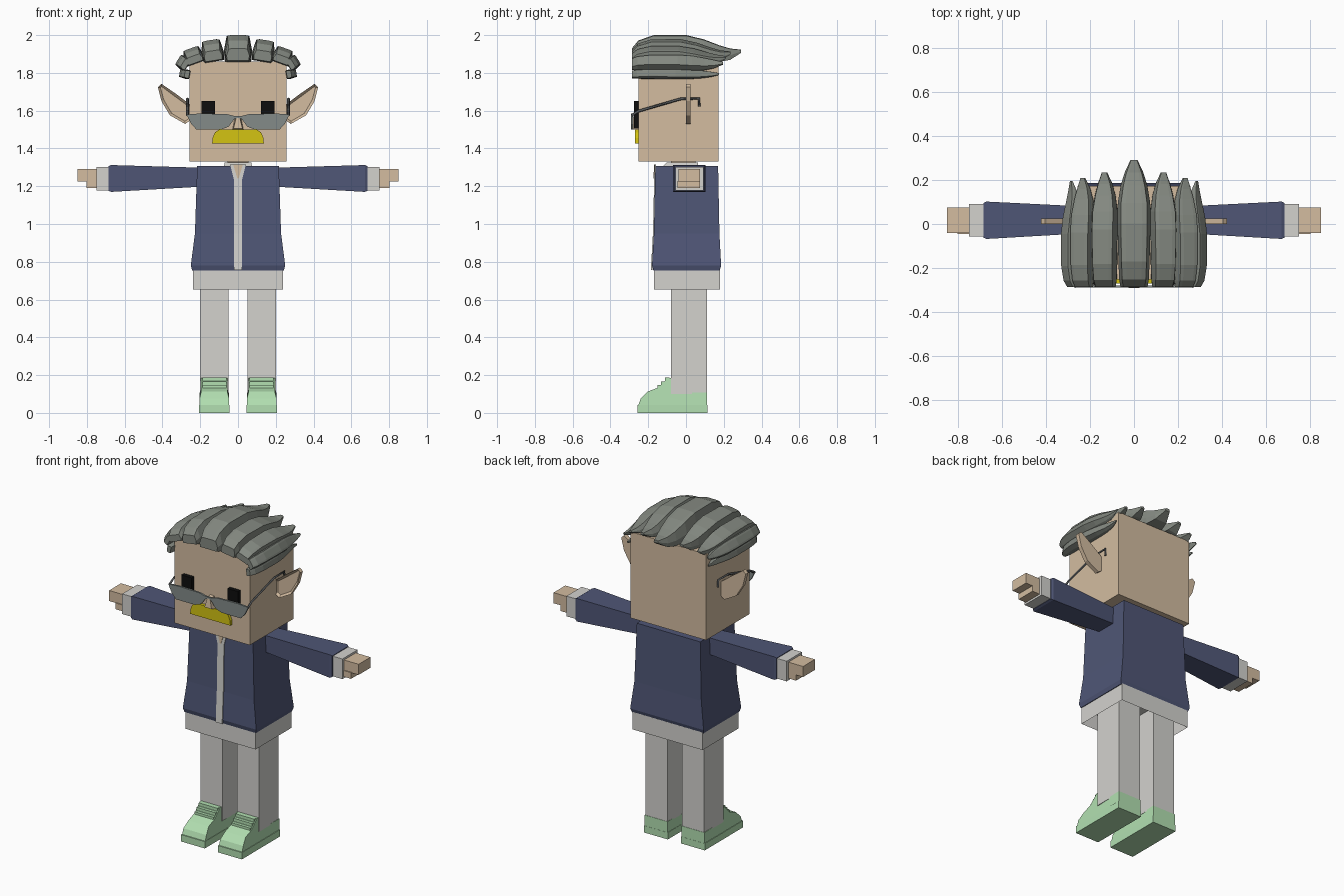
import bpy, bmesh, math
from mathutils import Vector, Matrix

cube = bpy.data.objects.get("Cube")
if cube:
    bpy.data.objects.remove(cube, do_unlink=True)


def material(name, r, g, b):
    lin = [((c / 255 + 0.055) / 1.055) ** 2.4 if c > 10 else c / 3295 for c in (r, g, b)]
    m = bpy.data.materials.new(name)
    m.use_nodes = True
    m.diffuse_color = (*lin, 1)
    m.node_tree.nodes["Principled BSDF"].inputs["Base Color"].default_value = (*lin, 1)
    return m


skin = material("skin", 211, 188, 160)
white = material("off_white", 211, 210, 206)
navy = material("navy", 79, 86, 118)
green = material("mint_green", 178, 223, 177)
yellow = material("yellow", 212, 195, 18)
grey = material("hair_grey", 132, 137, 129)
lens = material("lens_grey", 131, 139, 137)
black = material("black", 14, 14, 14)
wire = material("wire_grey", 85, 88, 90)


def finish(name, bm, mat, mirror=False):
    bmesh.ops.recalc_face_normals(bm, faces=bm.faces)
    me = bpy.data.meshes.new(name)
    bm.to_mesh(me)
    bm.free()
    me.materials.append(mat)
    ob = bpy.data.objects.new(name, me)
    bpy.context.collection.objects.link(ob)
    if mirror:
        ob.modifiers.new("Mirror", 'MIRROR')
    return ob


def loft(rings):
    """Skin a list of equal-length point rings, capped at both ends."""
    bm = bmesh.new()
    loops = [[bm.verts.new(p) for p in ring] for ring in rings]
    n = len(loops[0])
    for a, b in zip(loops, loops[1:]):
        for i in range(n):
            bm.faces.new((a[i], a[(i + 1) % n], b[(i + 1) % n], b[i]))
    bm.faces.new(loops[0])
    bm.faces.new(loops[-1])
    return bm


def rect_z(x, y0, y1, z):
    return [(-x, y0, z), (x, y0, z), (x, y1, z), (-x, y1, z)]


def rect_x(x, y0, y1, z0, z1):
    return [(x, y0, z0), (x, y1, z0), (x, y1, z1), (x, y0, z1)]


def box(name, x, y, z, mat, mirror=False):
    bm = loft([rect_x(x[0], *y, *z), rect_x(x[1], *y, *z)])
    return finish(name, bm, mat, mirror)


def front_plate(pts, y0, y1):
    return loft([[(x, y, z) for x, z in pts] for y in (y0, y1)])


def symmetric(half):
    return half + [(-x, z) for x, z in reversed(half) if x > 0]


# Head, neck and face
box("head", (-0.257, 0.257), (-0.252, 0.172), (1.33, 1.86), skin)
box("neck", (-0.055, 0.055), (-0.08, 0.05), (1.29, 1.34), skin)
box("eyes", (0.122, 0.192), (-0.276, -0.25), (1.505, 1.652), black, True)
finish("moustache", front_plate(symmetric(
    [(0.137, 1.425), (0.135, 1.455), (0.122, 1.485), (0.10, 1.5)]), -0.27, -0.25), yellow)
finish("nose", loft([
    [(-0.03, -0.25, 1.495), (0.03, -0.25, 1.495), (0.015, -0.25, 1.57), (-0.015, -0.25, 1.57)],
    [(-0.024, -0.292, 1.505), (0.024, -0.292, 1.505), (0.01, -0.286, 1.56), (-0.01, -0.286, 1.56)],
]), skin)

# Pointed ears with a sunken inner panel
ear = [(0.25, 1.55), (0.28, 1.53), (0.36, 1.575), (0.405, 1.65),
       (0.424, 1.725), (0.405, 1.742), (0.33, 1.69), (0.25, 1.63)]
bm = front_plate(ear, 0.0, 0.025)
bm.normal_update()
bmesh.ops.recalc_face_normals(bm, faces=bm.faces)
panel = min(bm.faces, key=lambda f: f.calc_center_median().y)
bmesh.ops.inset_region(bm, faces=[panel], thickness=0.014)
inner = min((f for f in bm.faces if abs(f.normal.y) > 0.9 and len(f.verts) == len(ear)),
            key=lambda f: f.calc_center_median().y)
bmesh.ops.translate(bm, verts=inner.verts, vec=(0, 0.014, 0))
finish("ears", bm, skin, True)

# Glasses: lens plate with bridge, and bent side wires
finish("glasses_lenses", front_plate(symmetric(
    [(0.0, 1.563), (0.02, 1.555), (0.05, 1.515), (0.09, 1.5), (0.22, 1.5),
     (0.248, 1.53), (0.272, 1.58), (0.2, 1.585), (0.06, 1.582), (0.02, 1.572)]),
    -0.29, -0.279), lens)
path = [(-0.287, 1.575), (-0.25, 1.598), (-0.03, 1.662), (0.068, 1.664), (0.07, 1.622)]
curve = bpy.data.curves.new("glasses_wires", 'CURVE')
curve.dimensions = '3D'
curve.bevel_depth = 0.007
curve.bevel_resolution = 0
curve.use_fill_caps = True
for side in (-1, 1):
    spline = curve.splines.new('POLY')
    spline.points.add(len(path) - 1)
    for p, (y, z) in zip(spline.points, path):
        p.co = (side * 0.267, y, z, 1)
curve.materials.append(wire)
bpy.context.collection.objects.link(bpy.data.objects.new("glasses_wires", curve))


# Swept-back hair locks: stations are (along, bottom, top, width) fractions
STATIONS = [(0, 0.05, 0.5, 0.86), (0.06, 0, 0.8, 0.95), (0.2, 0, 1, 1), (0.5, 0, 1, 1.06),
            (0.66, 0, 0.84, 1.04), (0.8, 0, 0.62, 0.85), (0.9, 0.08, 0.5, 0.6),
            (1, 0.34, 0.46, 0.22)]


def hair_lock(name, cx, cz, width, height, tip, angle, mirror=True):
    turn = Matrix.Rotation(math.radians(angle), 3, 'Y')
    rings = []
    for t, low, top, w in STATIONS:
        y = -0.287 + t * (tip + 0.287)
        h, w = height, w * width
        section = [(-0.92 * w, low), (0.92 * w, low), (w, low + (top - low) * 0.4),
                   (0.8 * w, top * 0.97), (0.5 * w, top), (-0.5 * w, top),
                   (-0.8 * w, top * 0.97), (-w, low + (top - low) * 0.4)]
        rings.append([Vector((cx, y, cz)) + turn @ Vector((u, 0, v * h)) for u, v in section])
    finish(name, loft(rings), grey, mirror)


hair_lock("hair_crown", 0, 1.858, 0.071, 0.142, 0.292, 0, False)
hair_lock("hair_upper", 0.127, 1.86, 0.056, 0.115, 0.235, 9)
hair_lock("hair_shoulder", 0.222, 1.85, 0.05, 0.085, 0.21, 20)
hair_lock("hair_side", 0.265, 1.838, 0.036, 0.062, 0.195, 58)
hair_lock("hair_low", 0.255, 1.79, 0.024, 0.055, 0.175, 80)

# Jacket body, flared toward the hem
finish("jacket_body", loft([
    rect_z(0.243, -0.173, 0.178, 0.755), rect_z(0.25, -0.18, 0.186, 0.78),
    rect_z(0.228, -0.17, 0.177, 0.95), rect_z(0.216, -0.162, 0.17, 1.308)]), navy)


# Front strip and open collar, laid over the sloped jacket front
def front_y(z, lift):
    if z < 0.95:
        return -0.18 + (z - 0.78) / 0.17 * 0.01 - lift
    return -0.17 + (z - 0.95) / 0.358 * 0.008 - lift


def strip(name, rows, lift, mat):
    rings = []
    for w, z in rows:
        y = front_y(z, lift)
        rings.append([(-w, y, z), (w, y, z), (w, y + 0.009, z), (-w, y + 0.009, z)])
    finish(name, loft(rings), mat)


strip("shirt_strip", [(0.022, 0.757), (0.022, 0.95), (0.022, 1.235), (0.042, 1.315)], 0.005, white)
strip("open_neckline", [(0.003, 1.24), (0.026, 1.316)], 0.008, skin)
finish("collar", loft([rect_z(0.075, -0.13, 0.068, 1.3),
                       rect_z(0.07, -0.1, 0.062, 1.326)]), white)

# Shirt hem, hollow underneath
bm = loft([rect_z(0.239, -0.17, 0.18, 0.652), rect_z(0.239, -0.17, 0.18, 0.76)])
bmesh.ops.recalc_face_normals(bm, faces=bm.faces)
base = min(bm.faces, key=lambda f: f.calc_center_median().z)
bmesh.ops.inset_region(bm, faces=[base], thickness=0.015)
bmesh.ops.translate(bm, verts=base.verts, vec=(0, 0, 0.09))
finish("shirt_hem", bm, white)

# Arms: sleeve, cuff and stepped hand
finish("sleeves", loft([rect_x(0.19, -0.04, 0.078, 1.198, 1.298),
                        rect_x(0.672, -0.068, 0.102, 1.17, 1.312),
                        rect_x(0.685, -0.062, 0.096, 1.176, 1.306)]), navy, True)
box("cuffs", (0.67, 0.75), (-0.056, 0.092), (1.178, 1.302), white, True)
box("fingers", (0.74, 0.85), (-0.04, 0.075), (1.225, 1.29), skin, True)
box("palms", (0.74, 0.802), (-0.046, 0.075), (1.19, 1.228), skin, True)

# Legs
box("legs", (0.05, 0.2), (-0.08, 0.11), (0.1, 0.745), white, True)

# Shoes: sole, upper with rounded toe, and lace ridges
box("soles", (0.045, 0.207), (-0.258, 0.113), (0, 0.042), green, True)
profile = [(-0.256, 0.03), (0.112, 0.03), (0.112, 0.108), (-0.078, 0.108), (-0.078, 0.186),
           (-0.095, 0.186), (-0.145, 0.135), (-0.205, 0.112), (-0.24, 0.075)]
upper = loft([[(x, y, z) for y, z in profile] for x in (0.047, 0.204)])
for v in upper.verts:
    if v.co.y < -0.07 and v.co.z > 0.1:
        v.co.x = 0.1255 + (v.co.x - 0.1255) * 0.88
finish("shoe_uppers", upper, green, True)
for i in range(3):
    y, z = -0.1 - 0.02 * i, 0.176 - 0.02 * i
    box("lace_ridge_%d" % (i + 1), (0.062, 0.189), (y - 0.012, y + 0.012),
        (z - 0.012, z + 0.011), green, True)
